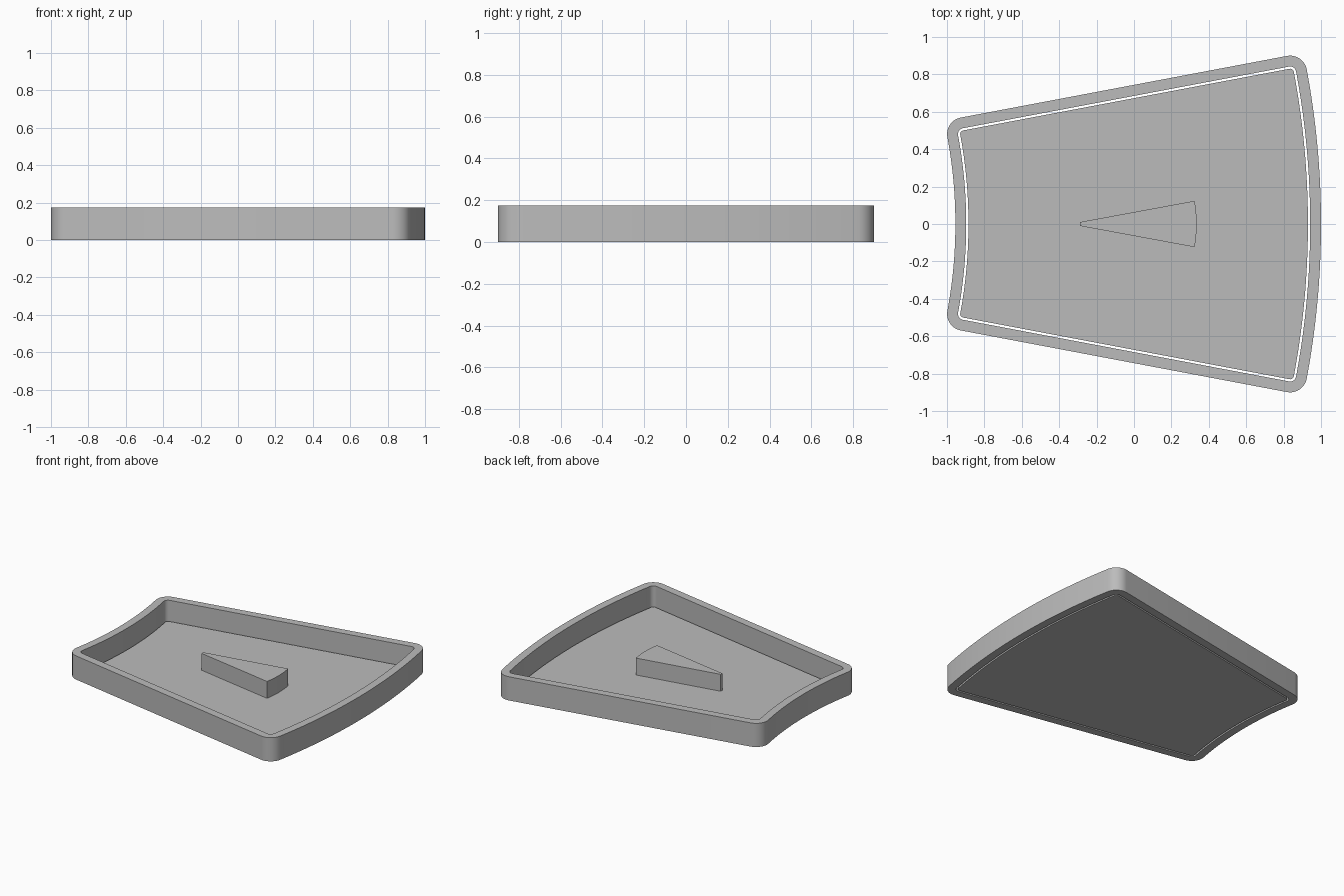
import bpy, bmesh
from math import sin, cos, asin, pi, radians

cube = bpy.data.objects.get("Cube")
if cube:
    bpy.data.objects.remove(cube)

grey = bpy.data.materials.new("plain_grey")
grey.use_nodes = True
grey.diffuse_color = (0.5, 0.5, 0.5, 1)
grey.node_tree.nodes["Principled BSDF"].inputs["Base Color"].default_value = (0.5, 0.5, 0.5, 1)

# Ring-sector plan: arcs share one centre, sides slope at a fixed angle
CENTRE_X = -3.5
OUTER_R, INNER_R = 4.5, 2.545
SLOPE = radians(10.7)
SIDE_Y = 0.744
FILLET = 0.09
HEIGHT = 0.175


def arc(cx, cy, r, start, end, steps):
    return [(cx + r * cos(start + (end - start) * i / steps),
             cy + r * sin(start + (end - start) * i / steps)) for i in range(steps + 1)]


def sector_outline(inset):
    """Rounded ring-sector outline, counter-clockwise, moved inward by inset."""
    k = SIDE_Y * cos(SLOPE) - FILLET + CENTRE_X * sin(SLOPE)
    r = FILLET - inset
    normal = SLOPE + pi / 2
    far, near = OUTER_R - FILLET, INNER_R + FILLET
    t1 = SLOPE + asin(k / far)
    t2 = SLOPE + asin(k / near)
    half = arc(CENTRE_X, 0, OUTER_R - inset, 0, t1, 16)
    half += arc(CENTRE_X + far * cos(t1), far * sin(t1), r, t1, normal, 10)[1:]
    half += arc(CENTRE_X + near * cos(t2), near * sin(t2), r, normal, pi + t2, 10)
    half += arc(CENTRE_X, 0, INNER_R + inset, t2, 0, 16)[1:]
    return half + [(x, -y) for x, y in half[-2:0:-1]]


def prism(name, outline, z0, z1, hole=None):
    """Extrude an outline, solid or with a matching hole outline."""
    bm = bmesh.new()
    n = len(outline)

    def ring(points, z):
        return [bm.verts.new((x, y, z)) for x, y in points]

    def bridge(a, b):
        for i in range(n):
            j = (i + 1) % n
            bm.faces.new((a[i], a[j], b[j], b[i]))

    low, high = ring(outline, z0), ring(outline, z1)
    bridge(low, high)
    if hole:
        hole_low, hole_high = ring(hole, z0), ring(hole, z1)
        bridge(high, hole_high)
        bridge(hole_high, hole_low)
        bridge(hole_low, low)
    else:
        bm.faces.new(high)
        bm.faces.new(low[::-1])
    bmesh.ops.recalc_face_normals(bm, faces=bm.faces)
    mesh = bpy.data.meshes.new(name)
    bm.to_mesh(mesh)
    bm.free()
    mesh.materials.append(grey)
    obj = bpy.data.objects.new(name, mesh)
    bpy.context.collection.objects.link(obj)
    bpy.ops.object.select_all(action='DESELECT')
    obj.select_set(True)
    bpy.context.view_layer.objects.active = obj
    bpy.ops.object.shade_smooth_by_angle(angle=radians(30))
    return obj


# Surrounding wall
prism("rim_wall", sector_outline(0), 0, HEIGHT, hole=sector_outline(0.058))

# Loose floor panel, separated from the wall by a thin gap
prism("floor_panel", sector_outline(0.07), 0, 0.025)

# Raised wedge in the middle, with a slightly bowed wide end
end = arc(-0.35, 0, 0.685, -radians(10.4), radians(10.4), 8)
prism("centre_wedge", end + [(-0.29, 0.01), (-0.29, -0.01)], 0.025, 0.15)
